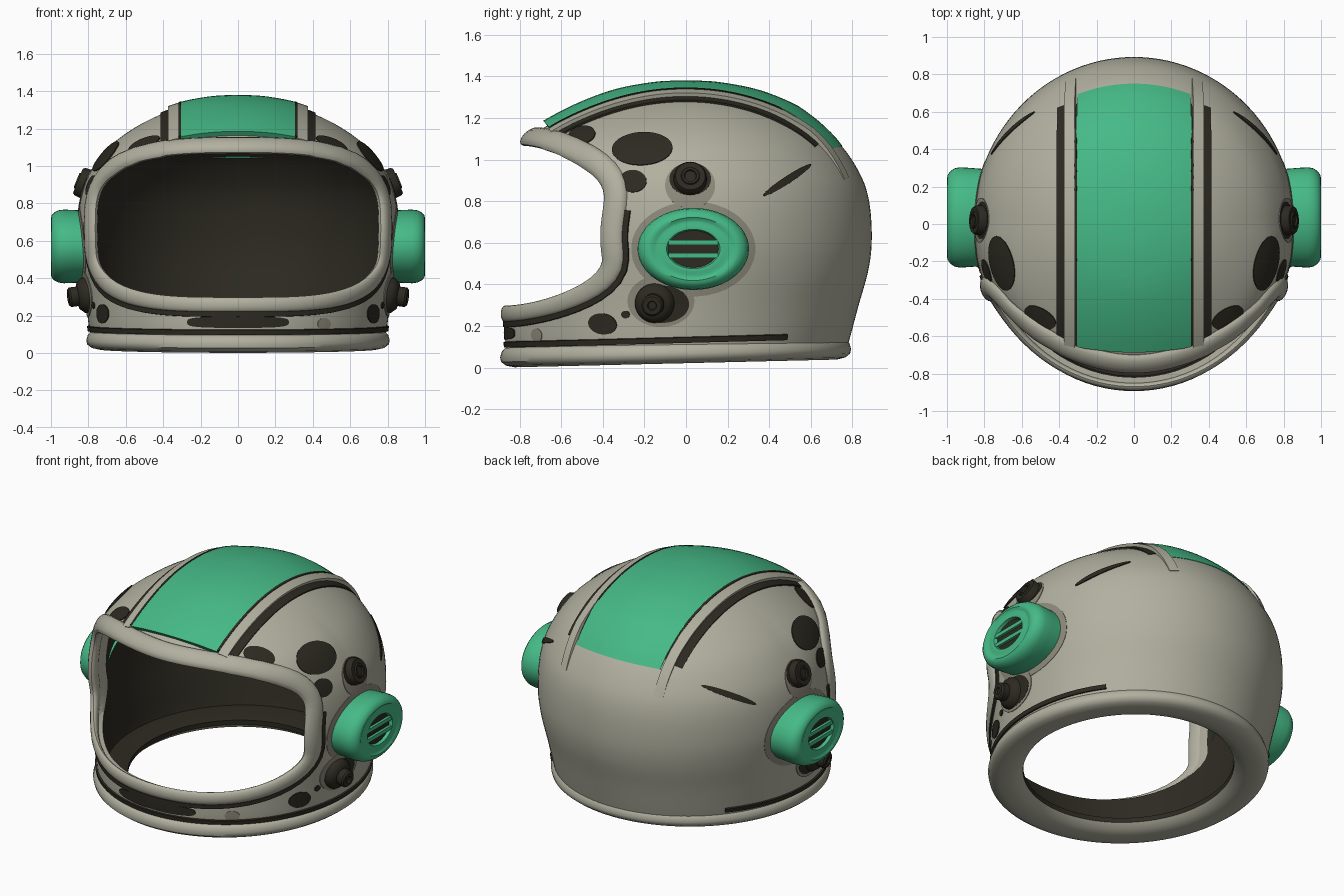
import bpy, bmesh, math
from mathutils import Vector as V
from mathutils.bvhtree import BVHTree

if "Cube" in bpy.data.objects:
    bpy.data.objects.remove(bpy.data.objects["Cube"])


def material(name, rgb):
    m = bpy.data.materials.new(name)
    m.diffuse_color = (*rgb, 1)
    m.use_nodes = True
    m.node_tree.nodes["Principled BSDF"].inputs["Base Color"].default_value = m.diffuse_color
    return m


LIGHT = material("warm grey", (0.44, 0.435, 0.35))
MID = material("mid grey", (0.27, 0.255, 0.2))
DARK = material("dark charcoal", (0.025, 0.023, 0.015))
GREEN = material("green", (0.06, 0.49, 0.24))


def finish(me, angle=40):
    me.shade_smooth()
    me.set_sharp_from_angle(angle=math.radians(angle))


def make(name, verts, faces, mats, idx=None, mirror=False):
    verts, faces, n = [V(v) for v in verts], list(faces), len(verts)
    idx = list(idx or [0] * len(faces))
    if mirror:
        verts += [V((-v.x, v.y, v.z)) for v in verts]
        faces += [tuple(i + n for i in reversed(f)) for f in faces]
        idx += idx
    me = bpy.data.meshes.new(name)
    me.from_pydata(verts, [], faces)
    for m in mats:
        me.materials.append(m)
    for p, i in zip(me.polygons, idx):
        p.material_index = i
    bm = bmesh.new()
    bm.from_mesh(me)
    bmesh.ops.recalc_face_normals(bm, faces=bm.faces)
    bm.to_mesh(me)
    bm.free()
    finish(me)
    ob = bpy.data.objects.new(name, me)
    bpy.context.collection.objects.link(ob)
    return ob


def grid_faces(rows, cols, wrap_rows=False, wrap_cols=False):
    return [(i * cols + j, i * cols + (j + 1) % cols,
             (i + 1) % rows * cols + (j + 1) % cols, (i + 1) % rows * cols + j)
            for i in range(rows if wrap_rows else rows - 1)
            for j in range(cols if wrap_cols else cols - 1)]


def spline(pts, steps=5):
    out = []
    for i in range(len(pts) - 1):
        a, b, c, d = (V(pts[max(0, min(len(pts) - 1, i + k))]) for k in (-1, 0, 1, 2))
        for s in range(steps):
            t = s / steps
            out.append(0.5 * (2 * b + (c - a) * t + (2 * a - 5 * b + 4 * c - d) * t * t
                              + (3 * b - a - 3 * c + d) * t ** 3))
    return out + [V(pts[-1])]


# Outer shell: profile of radius, height, y shift, turned into an oval dome with a brow bulge
SEG = 112
prof = spline([(.818, .09, -.045), (.83, .15, -.04), (.85, .3, -.02), (.877, .47, 0), (.893, .62, 0),
               (.88, .8, 0), (.832, .94, 0), (.725, 1.09, 0), (.555, 1.215, 0), (.356, 1.302, 0),
               (.16, 1.342, 0), (.03, 1.35, 0)])
sv = []
for p in prof:
    bulge = .065 * math.exp(-((p.y - 1.08) / .15) ** 2)
    for j in range(SEG):
        c, s = math.cos(2 * math.pi * j / SEG), math.sin(2 * math.pi * j / SEG)
        k = 1 + bulge * max(0, -s) ** .7
        sv.append(V((.962 * p.x * c * k, p.x * s * k + p.z, p.y)))
sf = grid_faces(len(prof), SEG, wrap_cols=True)
sf.append(tuple(range(len(sv) - SEG, len(sv))))
tree = BVHTree.FromPolygons(sv, sf)


def oriented(p, n):
    return p, (n if n.dot(p - V((0, 0, .6))) > 0 else -n)


def snap(q):
    return oriented(*tree.find_nearest(q)[:2])


def cast(o, d):
    p, n = tree.ray_cast(V(o), V(d).normalized())[:2]
    return oriented(p, n) if p else snap(V(o) + V(d).normalized() * 1.6)


# Face opening outline, a rounded rectangle seen from the front
def outline(a, b, zc, count=128):
    res = []
    for k in range(count):
        c, s = math.cos(2 * math.pi * k / count), math.sin(2 * math.pi * k / count)
        n = 3.0 if s > 0 else 3.6
        r = (abs(c / a) ** n + abs(s / b) ** n) ** (-1 / n)
        res.append((r * c, zc + r * s))
    return res


shell = make("helmet_shell", sv, sf, [LIGHT, DARK])
cut = outline(.772, .408, .68)
cutter = make("opening_cutter", [(x, y, z) for y in (-1.5, 0) for x, z in cut],
              grid_faces(2, len(cut), wrap_cols=True)
              + [tuple(range(128)), tuple(range(128, 256))], [])
cutter.hide_render = True
mod = shell.modifiers.new("thickness", 'SOLIDIFY')
mod.thickness, mod.offset, mod.material_offset = .05, -1, 1
mod = shell.modifiers.new("opening", 'BOOLEAN')
mod.object, mod.operation, mod.solver = cutter, 'DIFFERENCE', 'EXACT'
dg = bpy.context.evaluated_depsgraph_get()
me = bpy.data.meshes.new_from_object(shell.evaluated_get(dg))
shell.modifiers.clear()
shell.data = me
finish(me)
bpy.data.objects.remove(cutter)


# Sweep a small profile along a line that lies on the shell
def sides(line, closed):
    n, out = len(line), []
    for i in range(n):
        a = line[(i - 1) % n if closed else max(i - 1, 0)][0]
        b = line[(i + 1) % n if closed else min(i + 1, n - 1)][0]
        out.append((b - a).cross(line[i][1]).normalized())
    return out


def sweep(name, line, profile, mat, closed=False, scale=None):
    verts = []
    for i, ((p, n), s) in enumerate(zip(line, sides(line, closed))):
        k = scale[i] if scale else 1
        verts += [p + s * a * k + n * b * k for a, b in profile]
    m = len(profile)
    faces = grid_faces(len(line), m, closed, True)
    if not closed:
        faces += [tuple(range(m)), tuple(range(len(verts) - m, len(verts)))]
    return make(name, verts, faces, [mat])


flat = [(-.016, -.01), (-.013, .01), (.013, .01), (.016, -.01)]
rim = [cast((x, -2, z), (0, 1, 0)) for x, z in outline(.787, .426, .684)]
size = [.66 + .34 * max(0, min(1, (p.z - .25) / .3)) for p, n in rim]
oval = [(.06 * math.cos(t), .031 * math.sin(t)) for t in [math.pi * k / 7 for k in range(14)]]
sweep("opening_frame", rim, oval, LIGHT, True, size)
groove = [snap(p + s * (.06 * k + .01))
          for (p, n), s, k in zip(rim, sides(rim, True), size)]
sweep("frame_lower_seam", groove[63:] + groove[:3], flat, DARK)

# Dark seam just above the neck ring
seam = []
for k in range(81):
    a = math.radians(-90 + (k / 80 - .5) * 256)
    d = V((math.cos(a), math.sin(a), 0))
    seam.append(cast(d * 2 + V((0, 0, .133 + .022 * math.sin(a))), -d))
sweep("neck_seam", seam, flat, DARK)


# Turned part: profile of (radius fraction, height) around an axis
def lathe(name, o, u, v, n, profile, mats, idx, closed=False, mirror=False, seg=48, tilt=0):
    o, u, v, n = V(o), V(u), V(v), V(n)
    verts = []
    for r, h in profile:
        for j in range(seg):
            a = 2 * math.pi * j / seg
            p = o + u * (r * math.cos(a)) + v * (r * math.sin(a)) + n * h
            p.z += tilt * p.y
            verts.append(p)
    faces = grid_faces(len(profile), seg, closed, True)
    mi = [idx[i // seg] for i in range(len(faces))]
    if not closed:
        faces.append(tuple(range(len(verts) - seg, len(verts))))
        mi.append(idx[-1])
    return make(name, verts, faces, mats, mi, mirror)


neck = [(.76, .095), (.762, .065), (.8, .036), (.86, .024), (.93, .021), (.98, .03), (1.008, .048),
        (1.014, .07), (1.004, .098), (.985, .115), (.95, .122)]
lathe("neck_ring", (0, -.05, 0), (.8, 0, 0), (0, .832, 0), (0, 0, 1), neck, [LIGHT, DARK],
      [1] + [0] * 9 + [1], True, seg=96, tilt=.024)

# Ear caps with a ring groove, dark vent and bars
ear = [(.96, .78), (.99, .88), (1, .93), (.98, .96), (.92, .983), (.84, .997), (.77, 1.0),
       (.71, .993), (.65, .99), (.58, .996), (.48, .994), (.45, .975), (.1, .975)]
lathe("ear_caps", (0, .035, .57), (0, .268, 0), (0, 0, .197), (1, 0, 0), ear, [GREEN, DARK],
      [0] * 11 + [1, 1], mirror=True)
for i, z in enumerate((.538, .6)):
    box = [(x, y, zz) for x in (.965, .992) for y in (-.085, .155) for zz in (z - .012, z + .012)]
    make("vent_bar_%d" % i, box, [(0, 1, 3, 2), (4, 6, 7, 5), (0, 4, 5, 1), (2, 3, 7, 6),
                                  (0, 2, 6, 4), (1, 5, 7, 3)], [GREEN], mirror=True)


# Thin oval plates that follow the shell, projected from the side or front
def spot(name, c, ru, rv, mat, h=.006, rot=0, front=False, n=2, mirror=True, seg=40, rings=5):
    angles = [2 * math.pi * (k + .5) / seg for k in range(seg)]
    power = lambda q: math.copysign(abs(q) ** (2 / n), q)
    shape, verts = [(ru * power(math.cos(t)), rv * power(math.sin(t))) for t in angles], []
    cr, sr = math.cos(math.radians(rot)), math.sin(math.radians(rot))
    for k in range(1, rings + 2):
        f = min(k, rings) / rings
        for a, b in shape:
            u, w = c[0] + f * (a * cr - b * sr), c[1] + f * (a * sr + b * cr)
            p, nn = cast((u, -2, w), (0, 1, 0)) if front else cast((2, u, w), (-1, 0, 0))
            verts.append(p + nn * (h if k <= rings else -.01))
    faces = grid_faces(rings + 1, seg, wrap_cols=True) + [tuple(range(seg))]
    make(name, verts, faces, [mat], mirror=mirror)


spot("ear_surround", (.035, .57), .298, .228, MID, .003)
spot("upper_knob_surround", (.02, .875), .12, .11, MID, .004)
spot("lower_knob_surround", (-.12, .32), .16, .125, MID, .0045)
spot("upper_knob_base", (.02, .905), .1, .077, DARK)
spot("lower_knob_base", (-.115, .305), .13, .09, DARK)
for i, (y, z, a, b, r) in enumerate([(-.5, 1.115, .066, .042, 14), (-.21, 1.05, .145, .078, 3),
                                     (-.255, .895, .066, .053, 0), (-.4, .21, .068, .05, -10),
                                     (-.29, .255, .02, .018, 0)]):
    spot("side_spot_%d" % i, (y, z), a, b, DARK, rot=r)
spot("rear_slash", (.485, .9), .135, .018, DARK, rot=33)
spot("chin_slot", (0, .165), .27, .03, DARK, front=True, n=3.5, mirror=False, seg=64, rings=8)
spot("chin_dot", (.46, .155), .035, .033, MID, h=.003, front=True, mirror=False)


# Round knobs standing off the shell
def knob(name, y, z, profile, size):
    p, n = cast((2, y, z), (-1, 0, 0))
    u = V((0, 0, 1)).cross(n).normalized()
    lathe(name, p, u * size, n.cross(u) * size, n, profile, [DARK], [0] * 9, mirror=True, seg=32)


knob("upper_knobs", .02, .905, [(1.1, -.02), (1.05, .03), (.95, .042), (.6, .042), (.55, .05),
                               (.4, .05), (.36, .04), (.05, .04)], .075)
knob("lower_knobs", -.15, .31, [(1.3, -.02), (1.25, .02), (.95, .045), (.7, .05), (.7, .09),
                               (.58, .1), (.3, .1), (.25, .09), (.05, .09)], .075)


# Raised strips that run over the crown from front to back (angles in degrees)
def strip(name, x0, x1, a0, a1, h, mat, nx=1, mirror=True, bow=0, na=40):
    verts = []
    for i in range(na + 1):
        hi = .003 + (h - .003) * min(1, (na - i) / 7)
        for j in range(-1, nx + 2):
            f = max(0, min(nx, j)) / nx
            x = x0 + (x1 - x0) * f
            end = a1 - bow * (1 - (2 * f - 1) ** 2)
            a = math.radians(a0 + (end - a0) * i / na)
            d = V((0, math.cos(a), math.sin(a)))
            p, n = cast(V((x, 0, .5)) + d * 2, -d)
            verts.append(p + n * (hi if 0 <= j <= nx else -.015))
    m = nx + 3
    faces = grid_faces(na + 1, m) + [tuple(range(m)), tuple(range(na * m, na * m + m))]
    make(name, verts, faces, [mat], mirror=mirror)


strip("crown_stripe", -.3, .3, 135.5, 38.5, .03, GREEN, 12, False, 1.5)
strip("stripe_edge_line", .297, .31, 135, 43, .032, DARK)
strip("crown_ridge", .31, .365, 136, 28, .028, LIGHT, 2)
strip("ridge_groove", .365, .41, 136, 42, .01, DARK, 2)
